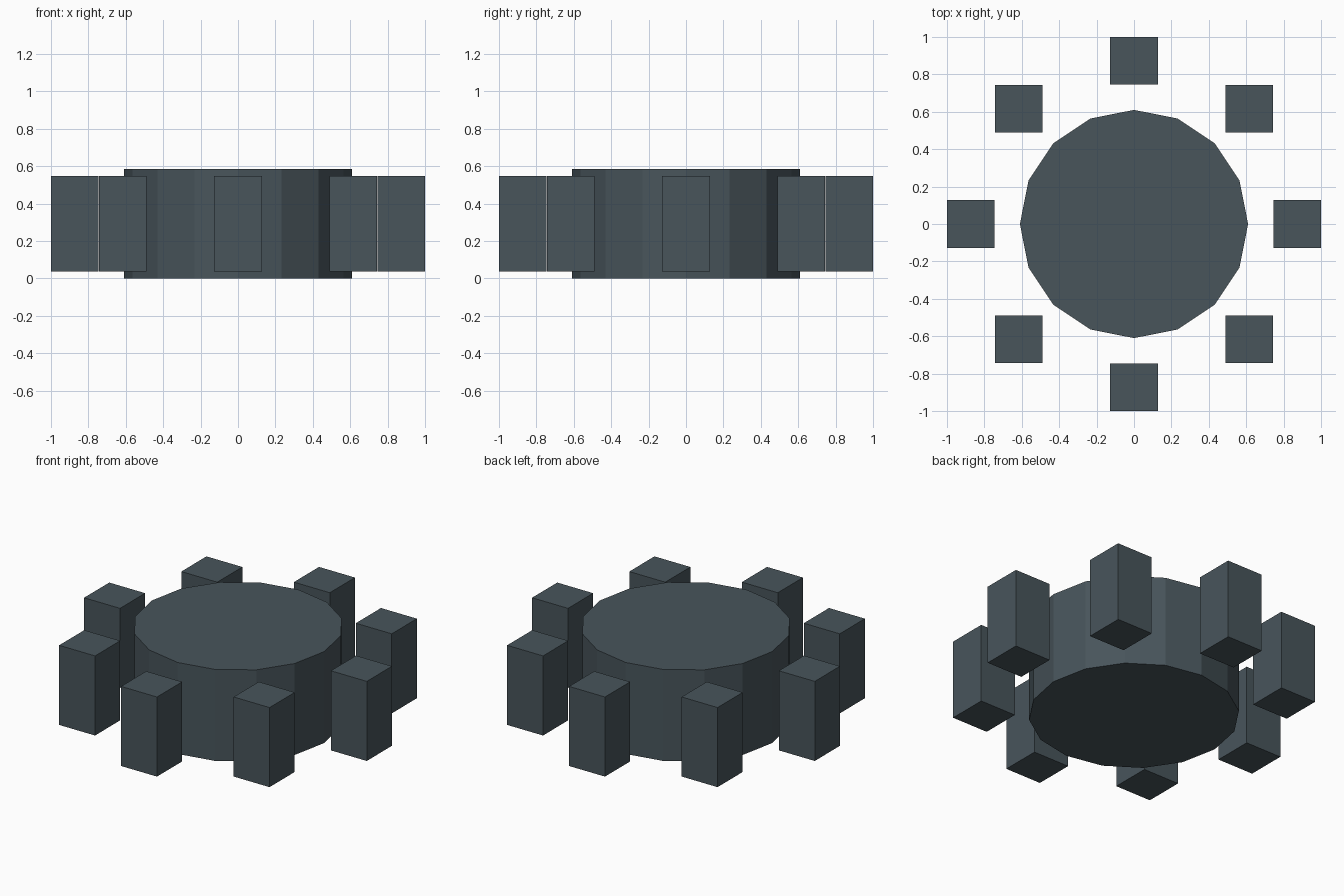
import bpy
from math import cos, sin, pi

if "Cube" in bpy.data.objects:
    bpy.data.objects.remove(bpy.data.objects["Cube"])

mat = bpy.data.materials.new("dark_slate")
mat.diffuse_color = (0.065, 0.09, 0.105, 1)
mat.use_nodes = True
mat.node_tree.nodes["Principled BSDF"].inputs["Base Color"].default_value = mat.diffuse_color

# Central 16-sided drum
HEIGHT = 0.585
bpy.ops.mesh.primitive_cylinder_add(vertices=16, radius=0.61, depth=HEIGHT,
                                    location=(0, 0, HEIGHT / 2))
hub = bpy.context.object
hub.name = "central_drum"
hub.data.materials.append(mat)

# Ring of eight upright blocks, all aligned with the axes
WIDTH, BOTTOM, TOP = 0.254, 0.038, 0.547
RING = 1 - WIDTH / 2
for i in range(8):
    a = i * pi / 4
    bpy.ops.mesh.primitive_cube_add(
        size=1, location=(RING * cos(a), RING * sin(a), (BOTTOM + TOP) / 2))
    block = bpy.context.object
    block.name = f"outer_block_{i + 1}"
    block.scale = (WIDTH, WIDTH, TOP - BOTTOM)
    bpy.ops.object.transform_apply(location=False, rotation=False, scale=True)
    block.data.materials.append(mat)
